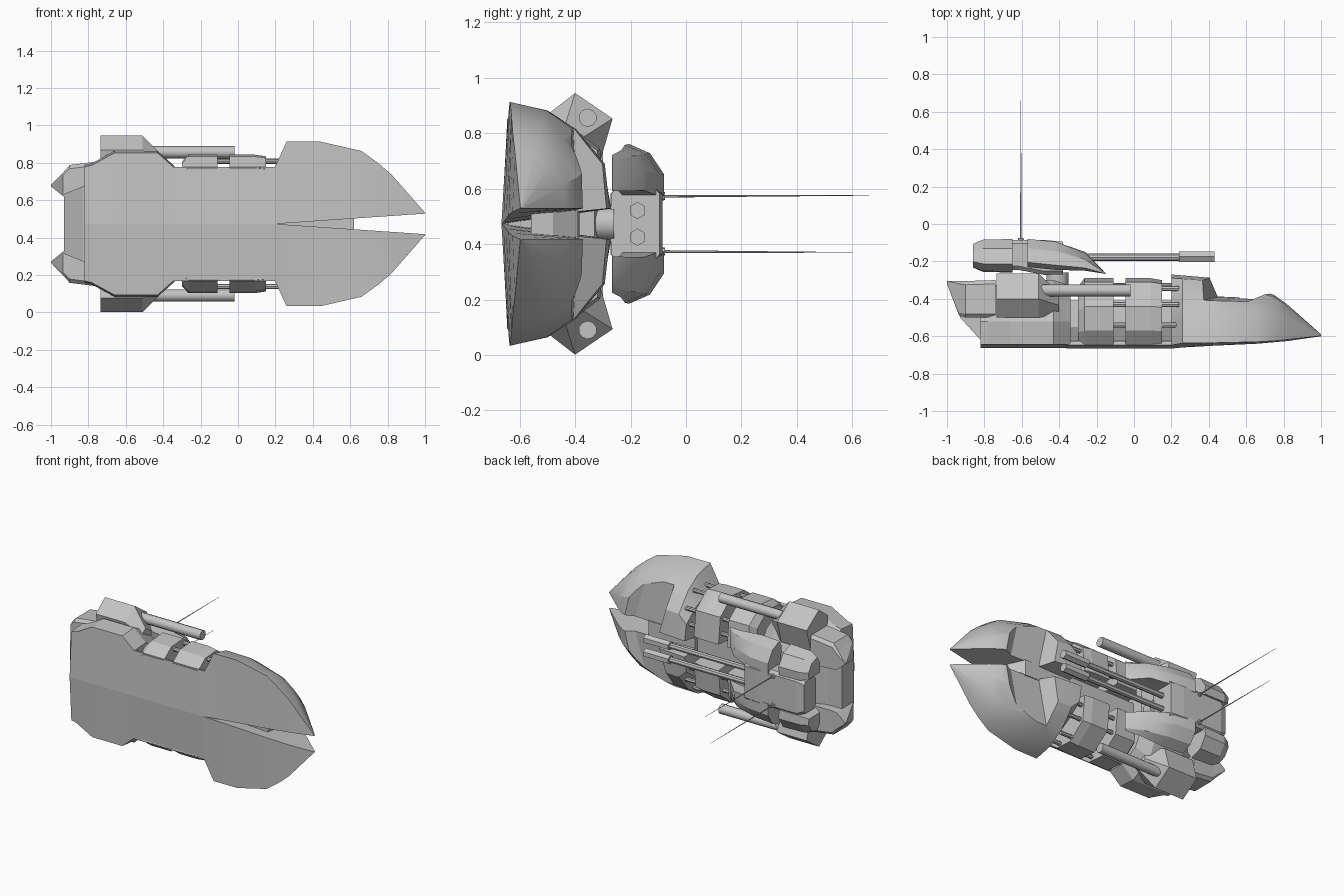
import bpy
import bmesh
import math
from mathutils import Vector

cube = bpy.data.objects.get("Cube")
if cube:
    bpy.data.objects.remove(cube, do_unlink=True)

MIDDLE = 0.473  # height of the plane of symmetry

grey = bpy.data.materials.new("hull_grey")
grey.use_nodes = True
grey.diffuse_color = (0.55, 0.55, 0.55, 1)
grey.node_tree.nodes["Principled BSDF"].inputs["Base Color"].default_value = grey.diffuse_color


def place(along, wide, high):
    """Craft coordinates: length on x, width on z, deck towards +y."""
    return Vector((along, high, MIDDLE + wide))


def finish(name, bm, smooth=None):
    bmesh.ops.recalc_face_normals(bm, faces=bm.faces)
    mesh = bpy.data.meshes.new(name)
    bm.to_mesh(mesh)
    bm.free()
    mesh.materials.append(grey)
    part = bpy.data.objects.new(name, mesh)
    bpy.context.collection.objects.link(part)
    bpy.ops.object.select_all(action="DESELECT")
    part.select_set(True)
    bpy.context.view_layer.objects.active = part
    if smooth:
        bpy.ops.object.shade_smooth_by_angle(angle=math.radians(smooth))
    return part


def loft(name, sections, side=1, smooth=None):
    """Skin equal-length (width, height) loops placed along the craft."""
    bm = bmesh.new()
    rings = []
    for along, loop in sections:
        rings.append([bm.verts.new(place(along, side * w, h)) for w, h in loop])
    count = len(rings[0])
    for first, second in zip(rings, rings[1:]):
        for i in range(count):
            j = (i + 1) % count
            bm.faces.new((first[i], first[j], second[j], second[i]))
    bm.faces.new(rings[0])
    bm.faces.new(rings[-1])
    return finish(name, bm, smooth)


def full(half):
    """Complete a half profile across the plane of symmetry."""
    return half + [(-w, h) for w, h in reversed(half) if w > 0]


def box(inner, outer, low, high, bevel=0.0):
    """Rectangular loop with chamfered outer corners."""
    return [(inner, low), (outer - bevel, low), (outer, low + bevel),
            (outer, high - bevel), (outer - bevel, high), (inner, high)]


def shrink(loop, factor, centre):
    cw, ch = centre
    return [(cw + (w - cw) * factor, ch + (h - ch) * factor) for w, h in loop]


def rod(name, start, end, radius, sides=8, tip=None):
    a, b = place(*start), place(*end)
    bm = bmesh.new()
    bmesh.ops.create_cone(bm, cap_ends=True, segments=sides, radius1=radius,
                          radius2=radius if tip is None else tip, depth=(b - a).length)
    bm.transform((b - a).to_track_quat("Z", "Y").to_matrix().to_4x4())
    bmesh.ops.translate(bm, verts=bm.verts, vec=(a + b) / 2)
    return finish(name, bm, 40 if sides > 6 else None)


def nose_section(along, width, keel, edge, roof):
    slit = 0.055 * (along - 0.2) / 0.8
    inner = 0.055
    tall = roof - edge
    shape = [(1, 0), (0.92, 0.38), (0.74, 0.67), (0.42, 0.95)]
    outer = [(inner + (width - inner) * f, edge + tall * g) for f, g in shape]
    return along, [(slit, keel)] + outer + [(inner, roof)]


# Split nose, with a stepped recess cut at a slant into the deck of each half
nose_rows = [(0.2, 0.31, -0.666, -0.648, -0.27), (0.26, 0.44, -0.66, -0.637, -0.275),
             (0.44, 0.44, -0.65, -0.635, -0.29), (0.66, 0.39, -0.64, -0.63, -0.35),
             (0.75, 0.325, -0.632, -0.625, -0.38), (0.82, 0.265, -0.626, -0.618, -0.43),
             (1.0, 0.06, -0.6, -0.598, -0.59)]
for side, label in ((1, "upper"), (-1, "lower")):
    nose = loft("nose_" + label, [nose_section(*row) for row in nose_rows], side, 25)
    bm = bmesh.new()
    outline = [(0.39, -0.2), (0.4, -0.29), (0.44, -0.39), (0.66, -0.4), (0.74, -0.36), (0.78, -0.2)]
    back = [bm.verts.new(place(x + 0.02, 0, h)) for x, h in outline]
    front = [bm.verts.new(place(x - 0.08, side * 0.4, h - 0.02)) for x, h in outline]
    for i in range(len(outline)):
        bm.faces.new((back[i - 1], back[i], front[i], front[i - 1]))
    bm.faces.new(back)
    bm.faces.new(front)
    bmesh.ops.triangulate(bm, faces=bm.faces)
    cutter = finish("recess_cutter", bm)
    cutter.hide_render = True
    cut = nose.modifiers.new("recess", "BOOLEAN")
    cut.operation = "DIFFERENCE"
    cut.solver = "EXACT"
    cut.object = cutter
    bpy.context.view_layer.objects.active = nose
    bpy.ops.object.modifier_apply(modifier=cut.name)
    bpy.data.objects.remove(cutter, do_unlink=True)

# Belly plate and central spine
belly = full([(0, -0.666), (0.305, -0.648), (0.3, -0.625), (0.1, -0.61)])
loft("belly_plate", [(-0.36, belly), (0.2, belly)])
spine = full([(0.06, -0.64), (0.1, -0.55), (0.08, -0.41)])
loft("spine", [(-0.4, spine), (0.22, spine)])
loft("spine_tip", [(0.2, full(box(0, 0.055, -0.56, -0.385))),
                   (0.56, full(box(0, 0.055, -0.56, -0.39))),
                   (0.62, full(box(0, 0.055, -0.56, -0.48)))])


# Rear hull
def hull_section(along, width, roof):
    return along, full([(0, -0.664), (width, -0.645), (width + 0.01, -0.52),
                        (width * 0.8, roof - 0.06), (width * 0.45, roof), (0, roof)])


loft("rear_hull", [hull_section(-0.82, 0.305, -0.36), hull_section(-0.78, 0.315, -0.34),
                   hull_section(-0.66, 0.38, -0.3), hull_section(-0.43, 0.38, -0.3),
                   hull_section(-0.34, 0.3, -0.33)])
loft("stern_block", [(-0.93, full(box(0, 0.16, -0.5, -0.37))),
                     (-0.83, full(box(0, 0.2, -0.61, -0.36))),
                     (-0.75, full(box(0, 0.2, -0.64, -0.34)))])

# Armour ribs across the open middle
rib = [(0.08, -0.62), (0.3, -0.65), (0.36, -0.57), (0.37, -0.44), (0.27, -0.31), (0.09, -0.29), (0.08, -0.4)]
small_rib = shrink(rib, 0.87, (0.08, -0.64))

sponson = [(0.25, -0.47), (0.395, -0.5), (0.472, -0.4), (0.38, -0.265), (0.225, -0.31)]
pod = [(0.12, -0.26), (0.225, -0.255), (0.285, -0.215), (0.255, -0.13), (0.18, -0.08), (0.12, -0.085)]

for side, label in ((1, "upper"), (-1, "lower")):
    loft("rib_rear_" + label, [(-0.3, small_rib), (-0.265, rib), (-0.11, rib)], side)
    loft("rib_front_" + label, [(-0.045, rib), (0.09, rib), (0.15, shrink(rib, 0.97, (0.08, -0.64)))], side)
    for w, h in ((0.335, -0.43), (0.335, -0.54), (0.245, -0.345), (0.15, -0.33)):
        rod("rib_rod_" + label, (-0.2, side * w, h), (0.24, side * w, h), 0.014)

    # Stern fin, swept back to a point
    loft("stern_fin_" + label, [(-1.0, shrink(box(0.15, 0.25, -0.49, -0.305), 0.08, (0.205, -0.305))),
                                (-0.935, box(0.148, 0.275, -0.49, -0.305, 0.015)),
                                (-0.9, box(0.144, 0.315, -0.5, -0.305, 0.02)),
                                (-0.74, box(0.14, 0.335, -0.5, -0.3, 0.02))], side)

    # Side sponson with its cannon
    loft("sponson_" + label, [(-0.735, sponson), (-0.51, sponson),
                              (-0.4, shrink(sponson, 0.5, (0.25, -0.47)))], side)
    rod("side_cannon_" + label, (-0.55, side * 0.383, -0.355), (-0.02, side * 0.383, -0.355), 0.033, 10)

    # Turret rear pod, broad drooping front arm and main gun
    loft("turret_pod_" + label, [(-0.86, shrink(pod, 0.7, (0.18, -0.17))), (-0.81, shrink(pod, 0.95, (0.18, -0.165))),
                                 (-0.65, pod)], side)
    arm_root = [(0.1, -0.21), (0.24, -0.23), (0.288, -0.205), (0.255, -0.13), (0.18, -0.08), (0.1, -0.08)]
    arm_mid = [(w * 0.99, h - 0.015) for w, h in arm_root]
    arm_end = [(0.12, -0.245), (0.24, -0.25), (0.265, -0.235), (0.245, -0.19), (0.19, -0.155), (0.12, -0.15)]
    arm_tip = [(w * 0.9 + 0.01, -0.262 + h * 0.02) for w, h in arm_end]
    loft("turret_arm_" + label, [(-0.57, arm_root), (-0.42, arm_mid), (-0.26, arm_end),
                                 (-0.15, arm_tip)], side, 30)
    gun = side * 0.048
    rod("main_gun_" + label, (-0.45, gun, -0.178), (0.26, gun, -0.178), 0.019)
    rod("muzzle_" + label, (0.24, gun, -0.175), (0.43, gun, -0.175), 0.031, 6)

    # Antenna
    rod("antenna_base_" + label, (-0.605, side * 0.1, -0.14), (-0.605, side * 0.1, -0.075), 0.025, 8, 0.014)
    reach = 0.66 if side > 0 else 0.6
    rod("antenna_" + label, (-0.605, side * 0.1, -0.08), (-0.605, side * 0.103, reach), 0.005, 6, 0.001)

# Turret body and neck
loft("turret_body", [(-0.83, full(box(0, 0.11, -0.23, -0.1, 0.02))),
                     (-0.78, full(box(0, 0.13, -0.25, -0.085, 0.02))),
                     (-0.62, full(box(0, 0.13, -0.245, -0.085, 0.02))),
                     (-0.48, full(box(0, 0.13, -0.272, -0.085, 0.02))),
                     (-0.38, full(box(0, 0.13, -0.27, -0.095, 0.02)))])
rod("turret_neck", (-0.41, 0, -0.36), (-0.41, 0, -0.26), 0.062, 10)
